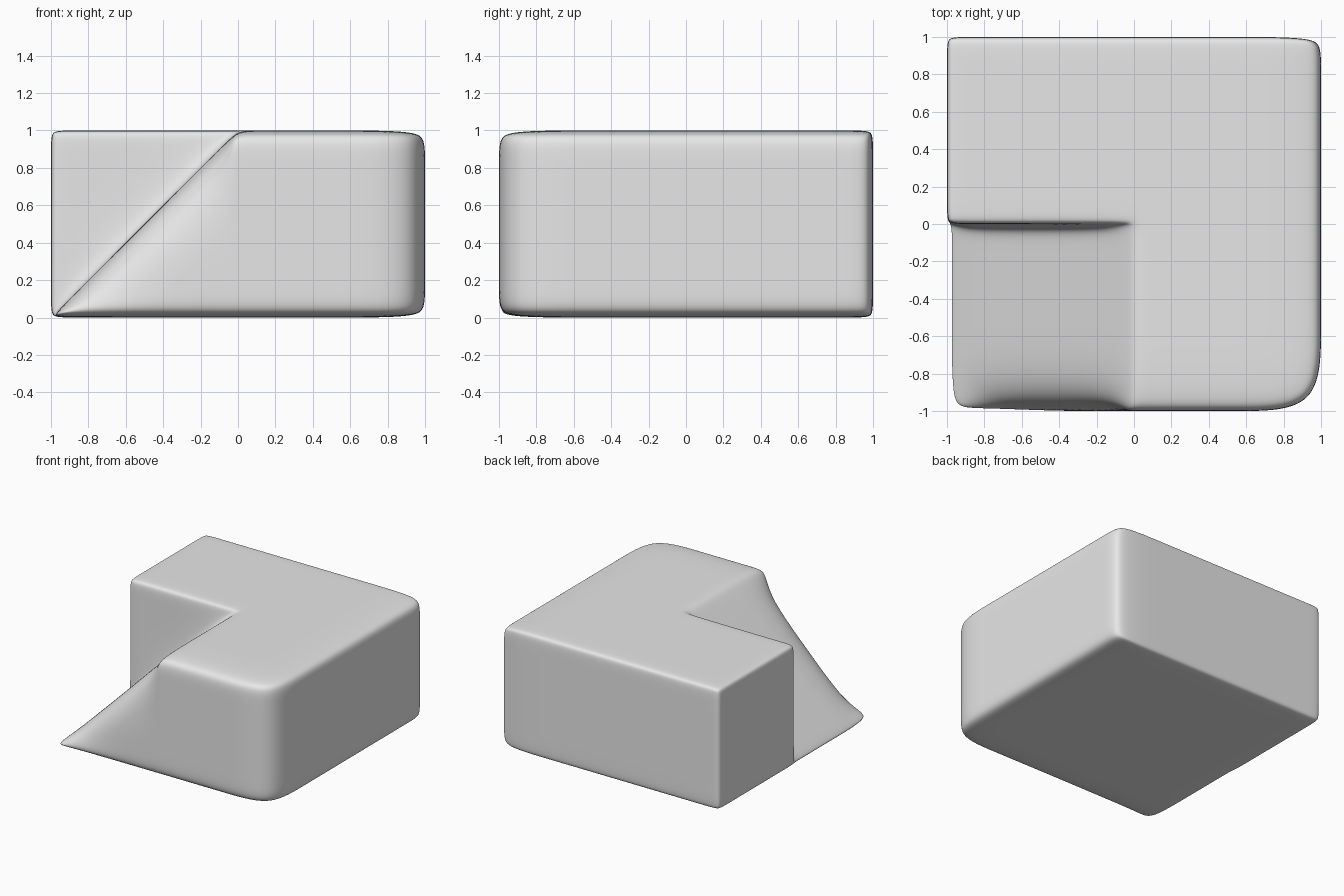
import bpy
import bmesh

cube = bpy.data.objects.get("Cube")
if cube:
    bpy.data.objects.remove(cube, do_unlink=True)

# Control loops: tight near crisp edges, wide near soft edges
X = [-1, -0.92, -0.08, 0, 0.08, 0.55, 1]
Y = [-1, -0.55, -0.08, 0, 0.08, 0.92, 1]
Z = [0, 0.08, 0.92, 1]
CENTRE = X.index(0)

faces = {}


def add_prism(outline, y0, y1):
    """Extrude an x-z outline along y; walls shared by two prisms cancel out."""
    near = [(x, y0, z) for x, z in outline]
    far = [(x, y1, z) for x, z in outline]
    polys = [near, far]
    for i in range(len(outline)):
        j = (i + 1) % len(outline)
        polys.append([near[i], near[j], far[j], far[i]])
    for poly in polys:
        key = frozenset(poly)
        if key in faces:
            del faces[key]
        else:
            faces[key] = poly


# Fill the block cell by cell, leaving out the space above the ramp
for y0, y1 in zip(Y, Y[1:]):
    for i, (x0, x1) in enumerate(zip(X, X[1:])):
        for k, (z0, z1) in enumerate(zip(Z, Z[1:])):
            a, b, c, d = (x0, z0), (x1, z0), (x1, z1), (x0, z1)
            notch = y0 < 0 and i < CENTRE
            if i == k and i < CENTRE:
                add_prism([a, b, c], y0, y1)
                if not notch:
                    add_prism([a, c, d], y0, y1)
            elif not notch or k < i:
                add_prism([a, b, c, d], y0, y1)

# Control mesh
bm = bmesh.new()
verts = {}
for poly in faces.values():
    for p in poly:
        if p not in verts:
            verts[p] = bm.verts.new(p)
    bm.faces.new([verts[p] for p in poly])


def back_diagonal(edge):
    p, q = (v.co for v in edge.verts)
    return min(p.y, q.y) > 0.99 and abs(p.x - q.x) > 0.01 and abs(p.z - q.z) > 0.01


# Keep the back wall all quads
bmesh.ops.dissolve_edges(bm, edges=[e for e in bm.edges if back_diagonal(e)], use_verts=False)
bmesh.ops.recalc_face_normals(bm, faces=bm.faces[:])
for f in bm.faces:
    f.smooth = True

mesh = bpy.data.meshes.new("ramp_block")
bm.to_mesh(mesh)
bm.free()
block = bpy.data.objects.new("ramp_block", mesh)
bpy.context.collection.objects.link(block)

# Rounded surface
sub = block.modifiers.new("rounding", "SUBSURF")
sub.levels = 4
sub.render_levels = 4

# Plain grey
grey = bpy.data.materials.new("light_grey")
grey.use_nodes = True
colour = (0.8, 0.8, 0.8, 1)
grey.diffuse_color = colour
grey.node_tree.nodes["Principled BSDF"].inputs["Base Color"].default_value = colour
mesh.materials.append(grey)
